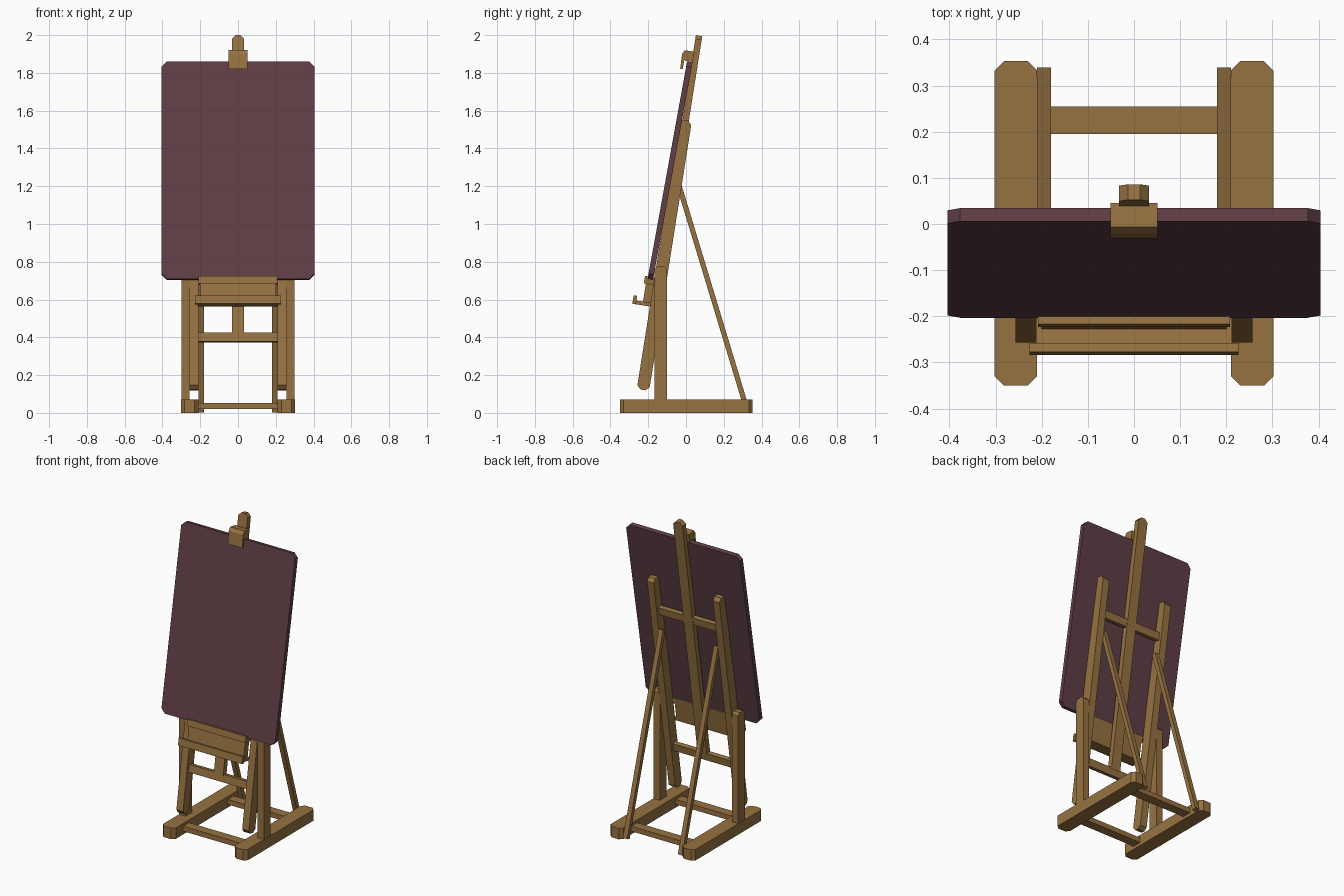
import bpy, bmesh
from math import radians
from mathutils import Matrix

if "Cube" in bpy.data.objects:
    bpy.data.objects.remove(bpy.data.objects["Cube"], do_unlink=True)


def material(name, rgb):
    m = bpy.data.materials.new(name)
    m.use_nodes = True
    m.diffuse_color = (*rgb, 1)
    m.node_tree.nodes["Principled BSDF"].inputs["Base Color"].default_value = (*rgb, 1)
    return m


WOOD = material("oak_wood", (0.31, 0.168, 0.053))
CANVAS = material("plum_board", (0.115, 0.049, 0.06))


def frame(y, z, lean):
    """Local space whose z axis leans back by the given degrees."""
    return Matrix.Translation((0, y, z)) @ Matrix.Rotation(radians(-lean), 4, 'X')


UPRIGHT = Matrix.Identity(4)
EASEL = frame(-0.247, 0, 9)
BOARD = frame(-0.189, 0.707, 10.3)


def finish(name, bm, mat, space):
    bmesh.ops.recalc_face_normals(bm, faces=bm.faces)
    mesh = bpy.data.meshes.new(name)
    bm.to_mesh(mesh)
    bm.free()
    mesh.materials.append(mat)
    ob = bpy.data.objects.new(name, mesh)
    ob.matrix_world = space
    bpy.context.collection.objects.link(ob)
    return ob


def plank(name, xs, ys, zs, space=UPRIGHT, mat=WOOD, axis=None, cut=0.02, top_only=False):
    """Box between ranges; edges along the given axis are chamfered."""
    bm = bmesh.new()
    bmesh.ops.create_cube(bm, size=1)
    edges = []
    if axis is not None:
        for e in bm.edges:
            a, b = (v.co for v in e.verts)
            if abs(a[axis] - b[axis]) > 0.5 and (not top_only or a.z > 0):
                edges.append(e)
    for v in bm.verts:
        v.co = [sum(r) / 2 + c * (r[1] - r[0]) for r, c in zip((xs, ys, zs), v.co)]
    if edges:
        bmesh.ops.bevel(bm, geom=edges, offset=cut, segments=1, affect='EDGES')
    return finish(name, bm, mat, space)


def profile_part(name, points, half_width):
    """Side profile extruded across x."""
    bm = bmesh.new()
    face = bm.faces.new([bm.verts.new((-half_width, y, z)) for y, z in points])
    ext = bmesh.ops.extrude_face_region(bm, geom=[face])
    moved = [g for g in ext["geom"] if isinstance(g, bmesh.types.BMVert)]
    bmesh.ops.translate(bm, verts=moved, vec=(2 * half_width, 0, 0))
    return finish(name, bm, WOOD, UPRIGHT)


# Paired side parts
BRACE = frame(0.328, 0, -16.86)
for side, s in (("left", 1), ("right", -1)):
    def span(a, b):
        return tuple(sorted((a * s, b * s)))
    plank(side + "_foot", span(0.21, 0.302), (-0.35, 0.353), (0, 0.07), axis=2)
    plank(side + "_post", span(0.256, 0.3), (-0.167, -0.1), (0.03, 0.775),
          axis=0, cut=0.015, top_only=True)
    plank(side + "_leaning_leg", span(0.21, 0.257), (-0.033, 0.033), (0.123, 1.568),
          EASEL, axis=0)
    plank(side + "_rear_brace", span(0.18, 0.21), (-0.0135, 0.0135), (0.005, 1.26), BRACE)

# Floor crossbars
for name, y in (("front_floor_bar", -0.225), ("rear_floor_bar", 0.225)):
    plank(name, (-0.215, 0.215), (y - 0.03, y + 0.03), (0.02, 0.052))

# Leaning frame crossbars and centre mast
for name, z in (("lower_crossbar", 0.405), ("upper_crossbar", 1.345)):
    plank(name, (-0.212, 0.212), (-0.015, 0.015), (z - 0.024, z + 0.024), EASEL)
plank("centre_mast", (-0.033, 0.033), (-0.017, 0.017), (0.42, 2.022), EASEL,
      axis=1, top_only=True)

# Tray: back plate, top strip, floor and front lip
plank("tray_back", (-0.2, 0.2), (-0.073, -0.032), (0.567, 0.72), EASEL)
plank("tray_top_strip", (-0.208, 0.208), (-0.084, -0.032), (0.681, 0.721), EASEL)
plank("tray_floor", (-0.212, 0.212), (-0.12, -0.032), (0.565, 0.585), EASEL)
plank("tray_lip", (-0.227, 0.227), (-0.127, -0.108), (0.565, 0.61), EASEL)

# Painting board
plank("painting_board", (-0.404, 0.404), (-0.0145, 0.0145), (0, 1.17), BOARD, CANVAS,
      axis=1, cut=0.027)

# Hooked clamp at the top of the board
profile_part("top_clamp", [(-0.031, 1.82), (-0.021, 1.9), (-0.006, 1.92), (0.045, 1.912),
                           (0.036, 1.858), (-0.003, 1.864), (-0.009, 1.87), (-0.017, 1.822)], 0.051)
